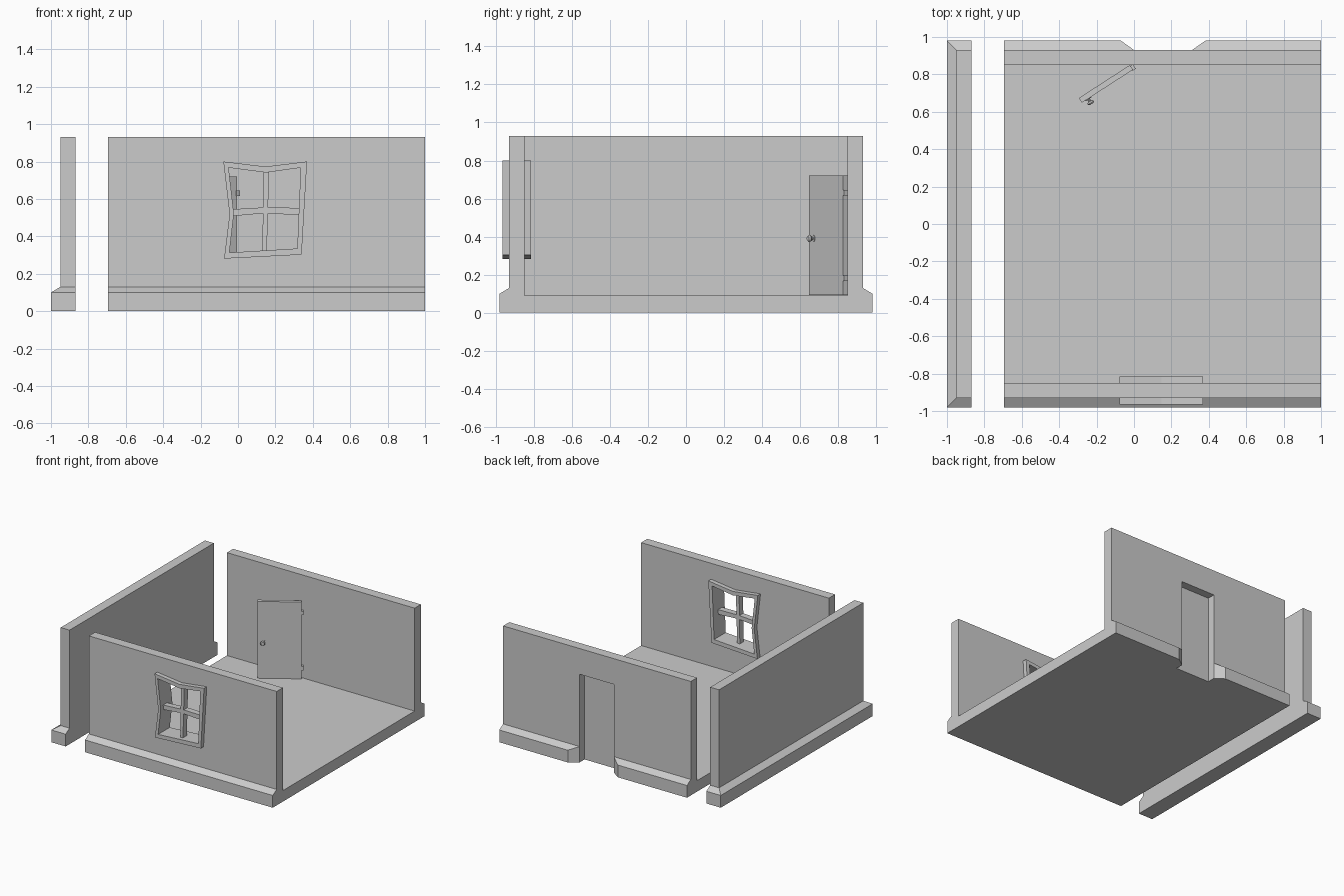
import bpy, bmesh, math
from mathutils import Vector, Matrix

if "Cube" in bpy.data.objects:
    bpy.data.objects.remove(bpy.data.objects["Cube"])


def loft(name, rings, closed=False):
    """Skin equal-length rings; cap the ends, or join last to first."""
    bm = bmesh.new()
    vs = [[bm.verts.new(p) for p in r] for r in rings]
    n, m = len(rings[0]), len(rings)
    for i in range(m if closed else m - 1):
        a, b = vs[i], vs[(i + 1) % m]
        for k in range(n):
            j = (k + 1) % n
            bm.faces.new((a[k], a[j], b[j], b[k]))
    if not closed:
        bm.faces.new(vs[0])
        bm.faces.new(vs[-1])
    bmesh.ops.recalc_face_normals(bm, faces=bm.faces)
    me = bpy.data.meshes.new(name)
    bm.to_mesh(me)
    bm.free()
    ob = bpy.data.objects.new(name, me)
    bpy.context.collection.objects.link(ob)
    return ob


def at_y(pts, y):
    return [(x, y, z) for x, z in pts]


def cut(ob, cutter):
    mod = ob.modifiers.new("cut", 'BOOLEAN')
    mod.object = cutter
    mod.operation = 'DIFFERENCE'
    mod.solver = 'EXACT'
    bpy.context.view_layer.objects.active = ob
    bpy.ops.object.modifier_apply(modifier=mod.name)
    bpy.data.objects.remove(cutter, do_unlink=True)


def box(name, lo, hi, matrix=None):
    ring = [(lo[0], lo[1]), (hi[0], lo[1]), (hi[0], hi[1]), (lo[0], hi[1])]
    ob = loft(name, [[(x, y, z) for x, y in ring] for z in (lo[2], hi[2])])
    if matrix:
        ob.data.transform(matrix)
    return ob


# Floor with front and back walls: one U-shaped section run along x
half = [(0.98, 0), (0.98, 0.10), (0.93, 0.13), (0.93, 0.93), (0.85, 0.93), (0.85, 0.09)]
section = half + [(-y, z) for y, z in reversed(half)]
shell = loft("floor_and_walls", [[(x, y, z) for y, z in section] for x in (-0.695, 1.0)])

# Outside doorway recess, flared through the plinth
plan = [(0, 0.865), (0, 0.93), (-0.098, 1.0), (0.41, 1.0), (0.31, 0.93), (0.31, 0.865)]
cut(shell, loft("doorway_cutter", [[(x, y, z) for x, y in plan] for z in (-0.1, 0.72)]))

# Crooked window frame through the front wall
outer = [(-0.078, 0.80), (0.147, 0.773), (0.369, 0.80), (0.34, 0.302), (-0.074, 0.281), (-0.045, 0.52)]
inner = [(-0.05, 0.767), (0.15, 0.741), (0.335, 0.767), (0.317, 0.335), (-0.046, 0.313), (-0.022, 0.52)]
middle = [((a + c) / 2, (b + d) / 2) for (a, b), (c, d) in zip(outer, inner)]
cut(shell, loft("window_cutter", [at_y(middle, y) for y in (-1.1, -0.7)]))
Y0, Y1 = -0.965, -0.815
loft("window_frame", [at_y(outer, Y0), at_y(outer, Y1), at_y(inner, Y1), at_y(inner, Y0)], True)

# Window bars
bars = {"window_bar_upright": [(0.137, 0.75), (0.166, 0.75), (0.154, 0.32), (0.13, 0.32)],
        "window_bar_cross": [(-0.03, 0.545), (0.145, 0.555), (0.33, 0.552),
                             (0.33, 0.513), (0.145, 0.524), (-0.03, 0.508)]}
for name, pts in bars.items():
    loft(name, [at_y(pts, y) for y in (-0.93, -0.88)])

# Separate left wall with mitred plinth
rings = [(-1.0, 0.98, 0), (-1.0, 0.98, 0.10), (-0.95, 0.93, 0.13), (-0.95, 0.93, 0.93)]
loft("left_wall", [[(x, -y, z), (-0.87, -y, z), (-0.87, y, z), (x, y, z)] for x, y, z in rings])

# Open door: local x runs from hinge to free edge, local +y faces the room
u = Vector((-0.84, -0.543, 0)).normalized()
v = Vector((-u.y, u.x, 0))
if v.y > 0:
    v = -v
M = Matrix(((u.x, v.x, 0, -0.022), (u.y, v.y, 0, 0.85), (0, 0, 1, 0), (0, 0, 0, 1)))
box("door", (0, 0, 0.093), (0.325, 0.03, 0.72), M)

# Hinges
for i, z in enumerate((0.18, 0.63)):
    box("hinge_%d" % (i + 1), (-0.016, 0.006, z - 0.015), (0.006, 0.034, z + 0.015), M)

# Door knob: round profile (distance from door, radius)
knob = [(0.028, 0.018), (0.034, 0.018), (0.034, 0.008), (0.046, 0.008),
        (0.048, 0.016), (0.056, 0.019), (0.064, 0.013)]
N = 10
k = loft("door_knob", [[(0.285 + r * math.cos(2 * math.pi * i / N), d,
                         0.39 + r * math.sin(2 * math.pi * i / N)) for i in range(N)]
                       for d, r in knob])
k.data.transform(M)

# Make all normals point outwards
for ob in bpy.data.objects:
    bm = bmesh.new()
    bm.from_mesh(ob.data)
    bmesh.ops.recalc_face_normals(bm, faces=bm.faces)
    bm.to_mesh(ob.data)
    bm.free()
